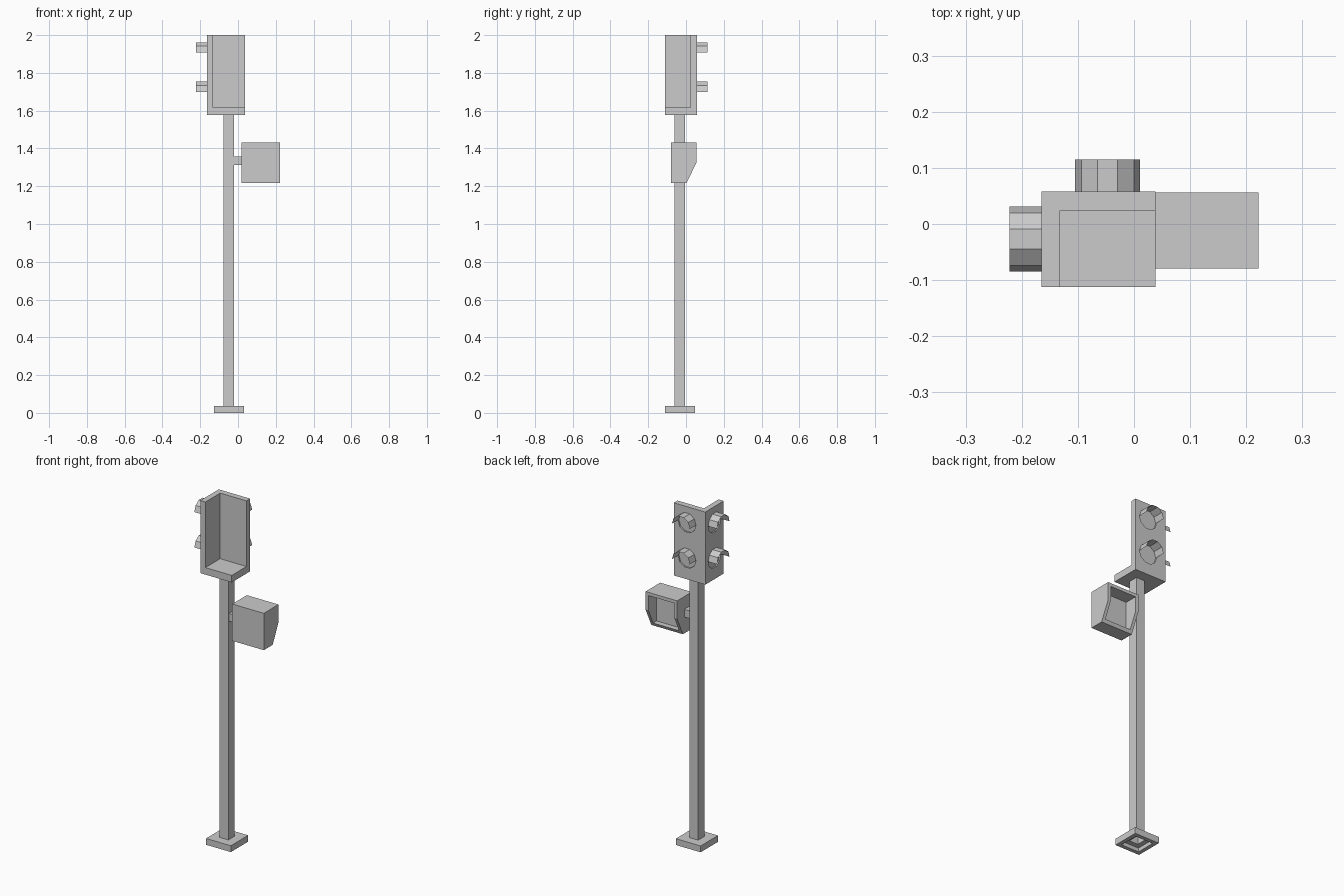
import bpy, bmesh, math
from mathutils import Matrix, Vector

if "Cube" in bpy.data.objects:
    bpy.data.objects.remove(bpy.data.objects["Cube"])


def mesh_object(name, bm, normals=True):
    if normals:
        bmesh.ops.recalc_face_normals(bm, faces=bm.faces)
    me = bpy.data.meshes.new(name)
    bm.to_mesh(me)
    bm.free()
    ob = bpy.data.objects.new(name, me)
    bpy.context.collection.objects.link(ob)
    return ob


def box(name, lo, hi):
    bm = bmesh.new()
    bmesh.ops.create_cube(bm, size=1)
    for v in bm.verts:
        v.co = Vector([lo[i] + (v.co[i] + 0.5) * (hi[i] - lo[i]) for i in range(3)])
    return mesh_object(name, bm)


def loft_squares(name, cx, cy, rings):
    """Open square shell through (half width, z) rings."""
    bm = bmesh.new()
    loops = [[bm.verts.new((cx + sx * h, cy + sy * h, z))
              for sx, sy in ((-1, -1), (1, -1), (1, 1), (-1, 1))] for h, z in rings]
    for a, b in zip(loops, loops[1:]):
        for i in range(4):
            j = (i + 1) % 4
            bm.faces.new((a[i], a[j], b[j], b[i]))
    return mesh_object(name, bm)


def prism_x(name, profile, x0, x1):
    """Extrude a (y, z) outline along x."""
    bm = bmesh.new()
    f = bm.faces.new([bm.verts.new((x0, y, z)) for y, z in profile])
    ext = bmesh.ops.extrude_face_region(bm, geom=[f])["geom"]
    bmesh.ops.translate(bm, vec=(x1 - x0, 0, 0),
                        verts=[g for g in ext if isinstance(g, bmesh.types.BMVert)])
    return mesh_object(name, bm)


def cut(target, cutter):
    mod = target.modifiers.new("cut", "BOOLEAN")
    mod.operation = "DIFFERENCE"
    mod.solver = "EXACT"
    mod.object = cutter
    bpy.context.view_layer.objects.active = target
    bpy.ops.object.modifier_apply(modifier=mod.name)
    bpy.data.objects.remove(cutter, do_unlink=True)


PX, PY = -0.048, -0.032
R = 0.058

# Hollow foot and square tube post
loft_squares("base_foot", PX, PY,
             [(0.028, 0.037), (0.08, 0.037), (0.08, 0), (0.057, 0), (0.057, 0.022), (0.028, 0.022)])
loft_squares("post", PX, PY, [(0.028, 0.022), (0.028, 1.576)])

# Signal head: two walls and a floor, open at the top, front and right
head = box("signal_head", (-0.165, -0.112, 1.576), (0.038, 0.058, 2.0))
cut(head, box("cutter", (-0.132, -0.2, 1.617), (0.1, 0.024, 2.1)))

# Lamps: shallow round recess with a five-sided hood above
for side, origin, turn in (("back", (-0.047, 0.058), 0), ("left", (-0.165, -0.027), math.pi / 2)):
    for level, z in (("upper", 1.907), ("lower", 1.70)):
        place = Matrix.Translation((*origin, z)) @ Matrix.Rotation(turn, 4, "Z")
        ring = [(R * math.cos(k * math.pi / 5), R * math.sin(k * math.pi / 5)) for k in range(10)]

        bm = bmesh.new()
        a = [bm.verts.new((x, -0.008, h)) for x, h in ring]
        b = [bm.verts.new((x, 0.03, h)) for x, h in ring]
        bm.faces.new(a)
        bm.faces.new(b)
        for i in range(10):
            j = (i + 1) % 10
            bm.faces.new((a[i], a[j], b[j], b[i]))
        bm.transform(place)
        cut(head, mesh_object("cutter", bm))

        bm = bmesh.new()
        a = [bm.verts.new((x, 0, h)) for x, h in ring[:6]]
        b = [bm.verts.new((x, 0.057, h)) for x, h in ring[:6]]
        for i in range(5):
            bm.faces.new((a[i], b[i], b[i + 1], a[i + 1]))
        bm.transform(place)
        mesh_object(f"{side}_{level}_hood", bm, False)

# Side signal box with slanted lower face, hollow towards the back
side_box = prism_x("side_signal_box",
                   [(-0.079, 1.217), (-0.079, 1.432), (0.056, 1.432), (0.056, 1.327), (0.003, 1.217)],
                   0.018, 0.222)
cut(side_box, box("cutter", (0.036, -0.02, 1.236), (0.204, 0.2, 1.413)))

# Bracket joining the box to the post
box("side_bracket", (-0.022, PY - 0.022, 1.312), (0.02, PY + 0.022, 1.357))
